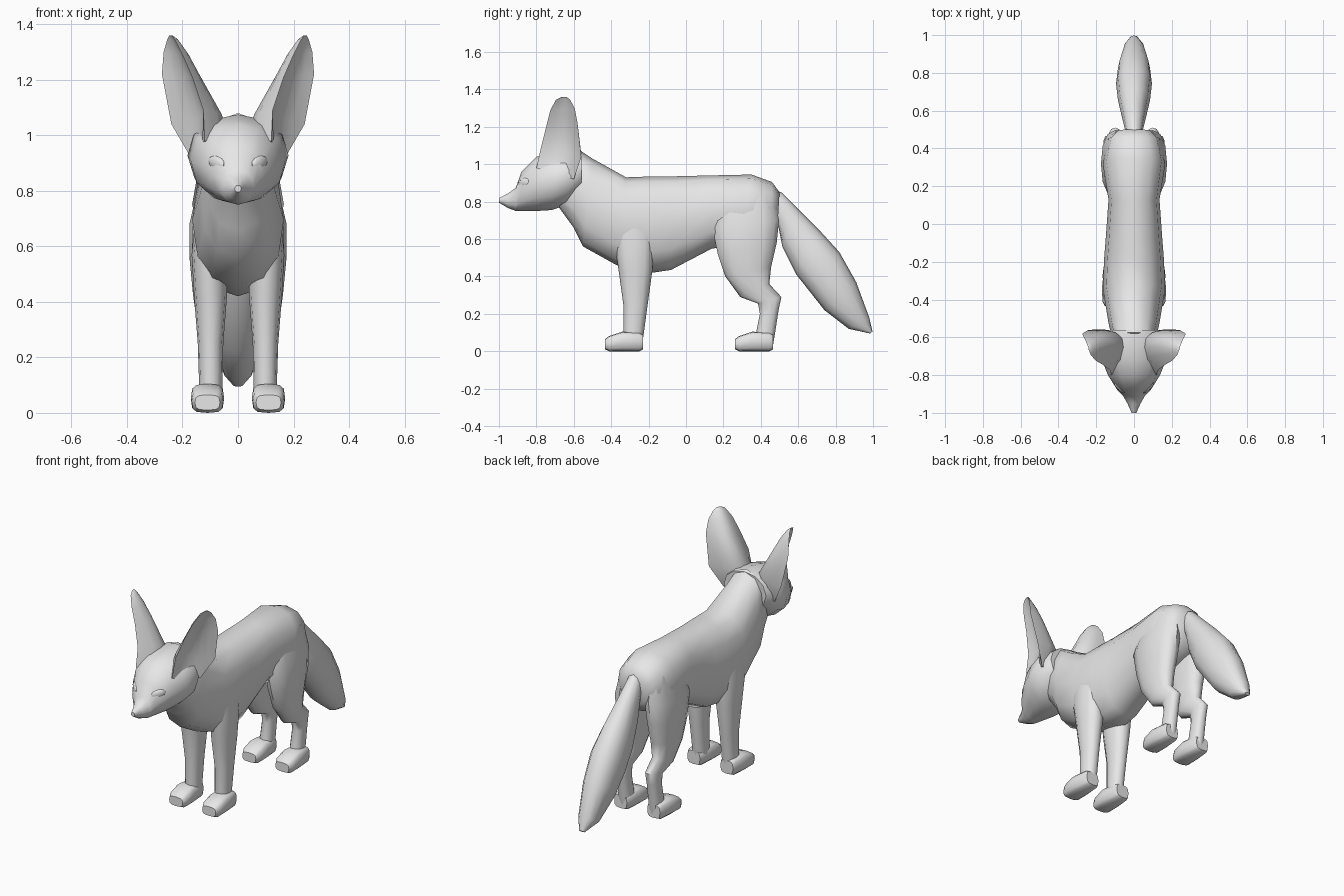
import bpy, bmesh, math
from mathutils import Vector, Matrix

if "Cube" in bpy.data.objects:
    bpy.data.objects.remove(bpy.data.objects["Cube"])

fur = bpy.data.materials.new("light_grey")
fur.diffuse_color = (0.8, 0.8, 0.8, 1)
fur.use_nodes = True
fur.node_tree.nodes["Principled BSDF"].inputs["Base Color"].default_value = fur.diffuse_color


def finish(name, bm, mirror=False, angle=50):
    """Turn a bmesh into a smooth-shaded object, optionally mirrored in x."""
    bmesh.ops.recalc_face_normals(bm, faces=bm.faces)
    mesh = bpy.data.meshes.new(name)
    bm.to_mesh(mesh)
    bm.free()
    mesh.materials.append(fur)
    obj = bpy.data.objects.new(name, mesh)
    bpy.context.collection.objects.link(obj)
    bpy.ops.object.select_all(action='DESELECT')
    obj.select_set(True)
    bpy.context.view_layer.objects.active = obj
    bpy.ops.object.shade_smooth_by_angle(angle=math.radians(angle))
    if mirror:
        mod = obj.modifiers.new("mirror", 'MIRROR')
        mod.use_mirror_merge = False
    return obj


def loft(name, rings, mirror=False, angle=50):
    """Skin a list of equal-sized closed rings and cap both ends."""
    bm = bmesh.new()
    rows = [[bm.verts.new(p) for p in r] for r in rings]
    n = len(rows[0])
    for a, b in zip(rows, rows[1:]):
        for i in range(n):
            j = (i + 1) % n
            bm.faces.new((a[i], a[j], b[j], b[i]))
    bm.faces.new(rows[0])
    bm.faces.new(rows[-1])
    return finish(name, bm, mirror, angle)


def ring(a, b, hw, cx=0.0, k=0.5, p=0.9, n=12):
    """Rounded section spanning side points a and b (y, z), half width hw,
    widest at fraction k of the way from a to b."""
    pts = []
    for i in range(n):
        t = 2 * math.pi * i / n
        c, s = math.cos(t), math.sin(t)
        x = cx + math.copysign(abs(c) ** p, c) * hw
        e = abs(s) ** p
        f = k + (1 - k) * e if s > 0 else k - k * e
        pts.append((x, a[0] + (b[0] - a[0]) * f, a[1] + (b[1] - a[1]) * f))
    return pts


# torso and neck
loft("torso", [ring(a, b, w, p=0.85) for a, b, w in [
    ((-.68, .77), (-.62, 1.00), .10),
    ((-.60, .66), (-.575, 1.08), .12),
    ((-.55, .56), (-.50, 1.03), .135),
    ((-.37, .46), (-.32, .93), .165),
    ((-.18, .42), (-.18, .935), .158),
    ((-.08, .435), (-.08, .935), .15),
    ((.14, .55), (.12, .94), .135),
    ((.28, .56), (.35, .945), .165),
    ((.45, .62), (.46, .905), .135),
    ((.49, .68), (.50, .85), .09)]])

# head and muzzle
loft("head", [ring((y, zb), (y, zt), w, k=k, p=0.95) for y, zb, zt, w, k in [
    (-1.0, .795, .82, .012, .5),
    (-.95, .765, .845, .035, .5),
    (-.91, .75, .875, .058, .5),
    (-.88, .75, .96, .088, .5),
    (-.80, .75, 1.04, .138, .5),
    (-.72, .755, 1.06, .17, .5),
    (-.64, .78, 1.075, .182, .5),
    (-.56, .85, 1.07, .14, .5)]])


# ears: cupped crescents opening forward and outward
def crescent(front, outer, back, cup):
    f, o = Vector(front), Vector(outer)
    d = o - f
    n = Vector((-d.y, d.x, 0)).normalized()
    at = lambda t, depth: f + d * t + n * depth * math.sin(math.pi * t) ** 0.8
    return ([at(i / 6, back) for i in range(7)]
            + [at(i / 6, cup) for i in range(5, 0, -1)])


loft("ears", [crescent(*r) for r in [
    ((.12, -.80, .98), (.17, -.60, .92), .11, .0),
    ((.125, -.775, 1.09), (.24, -.56, 1.04), .135, .045),
    ((.165, -.745, 1.21), (.274, -.58, 1.22), .088, .04),
    ((.20, -.725, 1.29), (.268, -.595, 1.30), .055, .025),
    ((.228, -.695, 1.345), (.255, -.62, 1.345), .025, .01),
    ((.24, -.665, 1.36), (.248, -.64, 1.36), .008, .002)]],
    mirror=True)

# eyes: shallow almonds set in the face
bm = bmesh.new()
bmesh.ops.create_uvsphere(bm, u_segments=10, v_segments=6, radius=1, matrix=(
    Matrix.Translation((.076, -.866, .90)) @ Matrix.Rotation(math.radians(45), 4, 'Z')
    @ Matrix.Rotation(math.radians(-15), 4, 'Y')
    @ Matrix.Diagonal((.042, .014, .026, 1))))
finish("eyes", bm, mirror=True)

# front legs
loft("front_legs", [ring(a, b, w, cx=x) for a, b, w, x in [
    ((-.40, .74), (-.16, .74), .055, .095),
    ((-.38, .57), (-.17, .57), .064, .103),
    ((-.36, .43), (-.18, .43), .060, .099),
    ((-.335, .25), (-.205, .25), .046, .099),
    ((-.335, .10), (-.225, .10), .042, .098),
    ((-.33, .03), (-.235, .03), .040, .10)]], mirror=True)

# hind legs with thigh and hock
loft("hind_legs", [ring(a, b, w, cx=x) for a, b, w, x in [
    ((.18, .82), (.47, .85), .055, .085),
    ((.14, .66), (.497, .70), .076, .099),
    ((.17, .52), (.485, .58), .070, .104),
    ((.21, .40), (.455, .45), .058, .104),
    ((.29, .29), (.445, .36), .045, .103),
    ((.385, .255), (.51, .29), .038, .10),
    ((.395, .20), (.495, .22), .036, .10),
    ((.375, .10), (.475, .09), .038, .10),
    ((.37, .03), (.465, .03), .038, .10)]], mirror=True)

# paws, the same shape front and back
for name, shift in (("front_paws", 0), ("hind_paws", .695)):
    loft(name, [ring((y + shift, zb), (y + shift, zt), w, cx=.11, p=.6)
                for y, zb, zt, w in [
        (-.433, .01, .065, .045),
        (-.41, 0, .082, .057),
        (-.34, 0, .105, .060),
        (-.25, 0, .10, .050),
        (-.23, .01, .09, .042)]], mirror=True)

# bushy tail
loft("tail", [ring(a, b, w) for a, b, w in [
    ((.45, .74), (.45, .87), .04),
    ((.495, .66), (.51, .85), .048),
    ((.515, .56), (.60, .76), .062),
    ((.59, .41), (.72, .64), .085),
    ((.665, .315), (.82, .53), .095),
    ((.74, .22), (.91, .37), .085),
    ((.87, .12), (.98, .18), .055),
    ((.985, .095), (.997, .105), .018)]])
